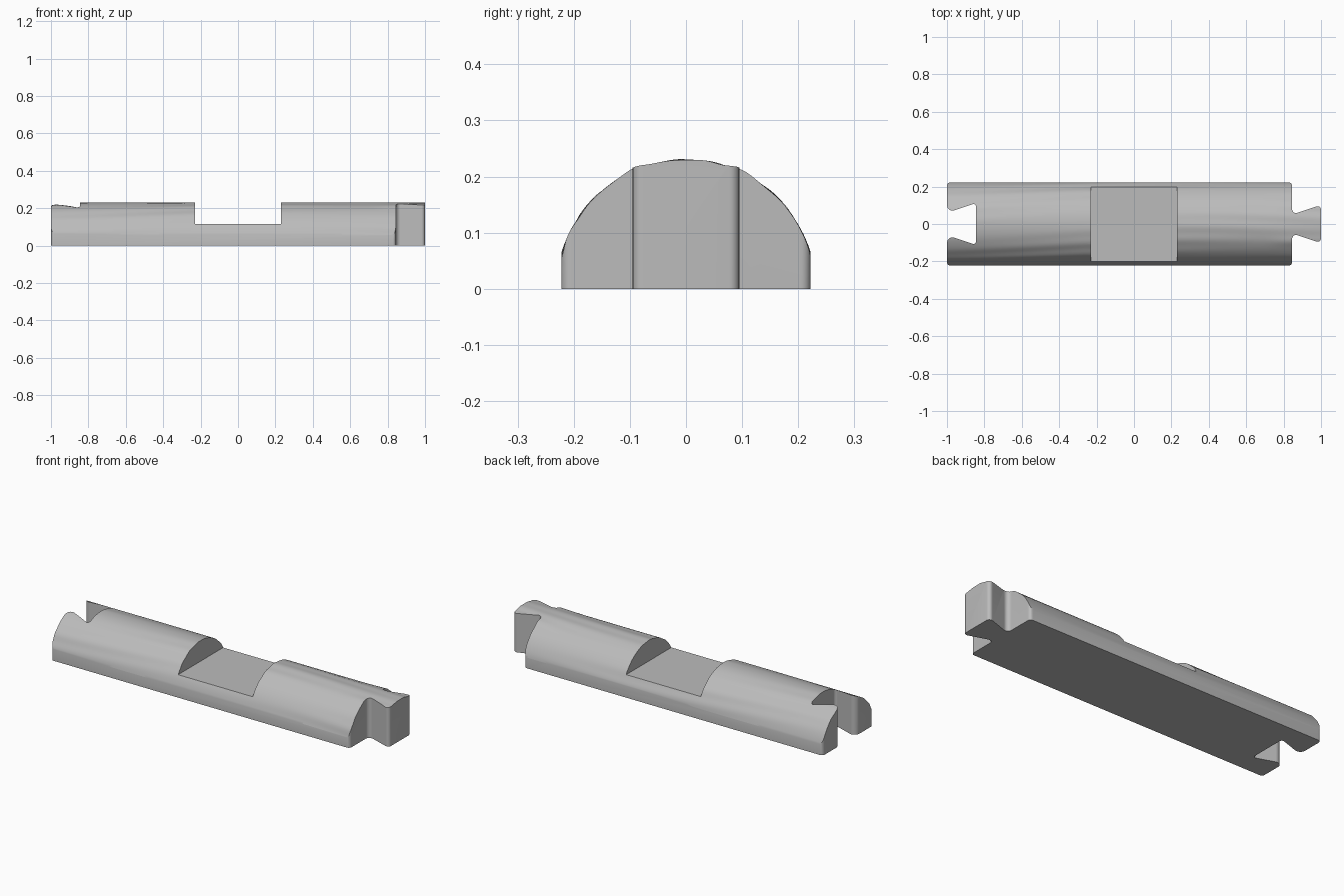
import bpy, bmesh, math
from mathutils import Vector

cube = bpy.data.objects.get("Cube")
if cube:
    bpy.data.objects.remove(cube, do_unlink=True)

RADIUS = 0.23
BODY_END = 0.845

wood = bpy.data.materials.new("plain grey")
wood.use_nodes = True
GREY = (0.5, 0.5, 0.5, 1)
wood.diffuse_color = GREY
wood.node_tree.nodes["Principled BSDF"].inputs["Base Color"].default_value = GREY


def make_object(name, bm):
    bmesh.ops.recalc_face_normals(bm, faces=bm.faces)
    mesh = bpy.data.meshes.new(name)
    bm.to_mesh(mesh)
    bm.free()
    obj = bpy.data.objects.new(name, mesh)
    bpy.context.collection.objects.link(obj)
    mesh.materials.append(wood)
    return obj


def fillet(corners, steps=8):
    """Round each (x, y, radius) corner of a closed outline with an arc."""
    out = []
    for i, (x, y, r) in enumerate(corners):
        p = Vector((x, y))
        a = (Vector(corners[i - 1][:2]) - p).normalized()
        b = (Vector(corners[(i + 1) % len(corners)][:2]) - p).normalized()
        half = a.angle(b) / 2
        centre = p + (a + b).normalized() * (r / math.sin(half))
        start = p + a * (r / math.tan(half)) - centre
        end = p + b * (r / math.tan(half)) - centre
        sweep = start.angle(end)
        for k in range(steps + 1):
            t = k / steps
            v = start * math.sin((1 - t) * sweep) + end * math.sin(t * sweep)
            out.append(centre + v / math.sin(sweep))
    return out


def boolean(target, cutter, operation):
    mod = target.modifiers.new(operation.lower(), "BOOLEAN")
    mod.operation = operation
    mod.solver = "EXACT"
    mod.object = cutter
    bpy.context.view_layer.objects.active = target
    bpy.ops.object.modifier_apply(modifier=mod.name)
    bpy.data.objects.remove(cutter, do_unlink=True)


def bark_radius(x, angle):
    """Round log with shallow grain waves and raised ridges over the tenon."""
    wave = math.sin(19 * angle + 2.2 * math.sin(2.3 * x + 1))
    wave *= 0.5 + 0.5 * math.sin(3 * x + 4 * angle)
    ridge = math.exp(-((abs(math.cos(angle)) - 0.4) / 0.1) ** 2)
    near_tenon = min(max((x - 0.7) / 0.2, 0), 1)
    return RADIUS + 0.0015 * wave + 0.006 * ridge * near_tenon


# Rounded log: half-round sections lofted along x
ROWS, ARC = 64, 72
bm = bmesh.new()
sections = []
for i in range(ROWS + 1):
    x = -1.05 + 2.1 * i / ROWS
    ring = [bm.verts.new((x, RADIUS, -0.05))]
    for k in range(ARC + 1):
        angle = math.pi * k / ARC
        r = bark_radius(x, angle)
        ring.append(bm.verts.new((x, r * math.cos(angle), r * math.sin(angle))))
    ring.append(bm.verts.new((x, -RADIUS, -0.05)))
    sections.append(ring)
for a, b in zip(sections, sections[1:]):
    for k in range(len(a)):
        n = (k + 1) % len(a)
        bm.faces.new((a[k], a[n], b[n], b[k]))
bm.faces.new(sections[0])
bm.faces.new(sections[-1])
log = make_object("notched_log", bm)

# Plan outline: tenon on the +x end, matching socket on the -x end
half = [(1, 0.102, 0.018), (BODY_END, 0.05, 0.022), (BODY_END, 0.222, 0.018),
        (-1, 0.222, 0.018), (-1, 0.06, 0.03), (-BODY_END, 0.112, 0.014)]
outline = fillet(half + [(x, -y, r) for x, y, r in reversed(half)])
bm = bmesh.new()
base = bm.faces.new([bm.verts.new((p.x, p.y, 0)) for p in outline])
top = bmesh.ops.extrude_face_region(bm, geom=[base])
bmesh.ops.translate(bm, vec=(0, 0, 0.4),
                    verts=[v for v in top["geom"] if isinstance(v, bmesh.types.BMVert)])
boolean(log, make_object("plan_cutter", bm), "INTERSECT")

# Flat saddle notch across the middle
bm = bmesh.new()
bmesh.ops.create_cube(bm, size=1)
bmesh.ops.scale(bm, vec=(0.46, 0.8, 0.4), verts=bm.verts)
bmesh.ops.translate(bm, vec=(0, 0, 0.115 + 0.2), verts=bm.verts)
boolean(log, make_object("saddle_cutter", bm), "DIFFERENCE")

# Smooth the bark and fillets, keep cut edges crisp
bpy.ops.object.select_all(action="DESELECT")
log.select_set(True)
bpy.context.view_layer.objects.active = log
bpy.ops.object.shade_smooth_by_angle(angle=math.radians(30))
